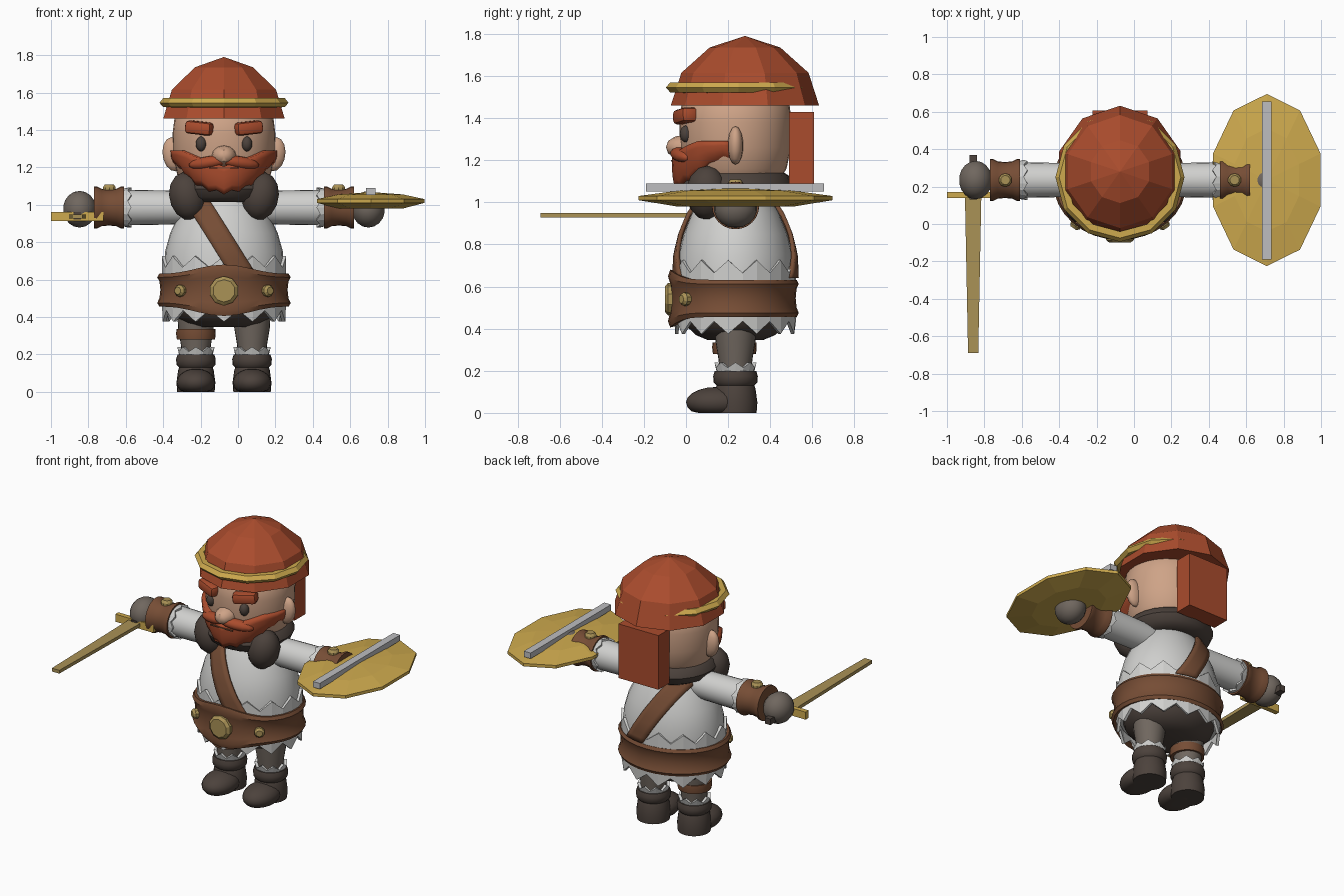
import bpy, bmesh, math
from mathutils import Matrix, Vector

if "Cube" in bpy.data.objects:
    bpy.data.objects.remove(bpy.data.objects["Cube"])

CX, CY = -0.075, 0.235          # body axis


def material(name, r, g, b):
    m = bpy.data.materials.new(name)
    m.diffuse_color = [((c / 255 + 0.055) / 1.055) ** 2.4 for c in (r, g, b)] + [1]
    m.use_nodes = True
    m.node_tree.nodes["Principled BSDF"].inputs["Base Color"].default_value = m.diffuse_color
    return m


HAIR = material("red hair", 170, 76, 45)
GOLD = material("gold", 206, 170, 78)
OLD = material("old gold", 170, 146, 86)
WHITE = material("white cloth", 208, 208, 206)
SKIN = material("skin", 206, 163, 135)
LEATHER = material("brown leather", 118, 77, 53)
FUR = material("dark fur", 76, 66, 60)
GREY = material("grey brown wool", 112, 103, 95)
SILVER = material("silver", 190, 190, 192)


def finish(name, bm, mat, smooth=None):
    bmesh.ops.remove_doubles(bm, verts=bm.verts, dist=1e-5)
    bmesh.ops.recalc_face_normals(bm, faces=bm.faces)
    me = bpy.data.meshes.new(name)
    bm.to_mesh(me)
    bm.free()
    me.materials.append(mat)
    ob = bpy.data.objects.new(name, me)
    bpy.context.collection.objects.link(ob)
    if smooth:
        bpy.ops.object.select_all(action='DESELECT')
        ob.select_set(True)
        bpy.context.view_layer.objects.active = ob
        bpy.ops.object.shade_smooth_by_angle(angle=math.radians(smooth))
    return ob


def lathe(name, prof, mat, loc=(CX, CY, 0), sx=1, sy=1, rot=Matrix(), n=24,
          smooth=40, closed=False, warp=None):
    """Spin (radius, height) points; warp(angle_index, vector) may move them."""
    bm = bmesh.new()
    rings = []
    for k in range(n):
        a = 2 * math.pi * k / n - math.pi / 2
        ring = []
        for r, z in prof:
            p = Vector((r * math.cos(a) * sx, r * math.sin(a) * sy, z))
            if warp:
                p = warp(k, a, p)
            ring.append(bm.verts.new(Matrix.Translation(loc) @ rot @ p))
        rings.append(ring)
    m = len(prof)
    for k in range(n):
        A, B = rings[k], rings[(k + 1) % n]
        for i in range(m if closed else m - 1):
            j = (i + 1) % m
            bm.faces.new((A[i], B[i], B[j], A[j]))
    return finish(name, bm, mat, smooth)


def ruffle(name, r0, z0, r1, z1, z2, teeth, loc, sy=1, rot=Matrix(), t=0.018):
    """Zigzag trim ring: edge alternates between z1 and z2."""
    def warp(k, a, p):
        if abs(p.z - z1) < 1e-6 and k % 2:
            p.z = z2
        return p
    prof = [(r0, z0), (r1, z1), (r1 - t, z1), (r0 - t, z0)]
    return lathe(name, prof, WHITE, loc, 1, sy, rot, teeth * 2, None, True, warp)


def ball(name, mat, loc, scale, rot=Matrix(), seg=20, floor=None, smooth=60):
    bm = bmesh.new()
    bmesh.ops.create_uvsphere(bm, u_segments=seg, v_segments=max(6, seg // 2), radius=1,
                              matrix=Matrix.Translation(loc) @ rot @ Matrix.Diagonal((*scale, 1)))
    if floor is not None:
        for v in bm.verts:
            v.co.z = max(v.co.z, floor)
    return finish(name, bm, mat, smooth)


def box(name, mat, lo, hi, rot=Matrix(), bevel=0):
    lo, hi = Vector(lo), Vector(hi)
    bm = bmesh.new()
    bmesh.ops.create_cube(bm, size=1, matrix=Matrix.Translation((lo + hi) / 2) @ rot
                          @ Matrix.Diagonal((*(hi - lo), 1)))
    if bevel:
        bmesh.ops.bevel(bm, geom=bm.edges[:], offset=bevel, segments=2, affect='EDGES', profile=0.5)
    return finish(name, bm, mat, 40 if bevel else None)


def R(deg, axis):
    return Matrix.Rotation(math.radians(deg), 4, axis)


# torso, tunic bottom and ruffled hems
TORSO = [(.31, .45), (.322, .62), (.315, .75), (.287, .85), (.24, .95), (.175, 1.05), (.12, 1.1)]
lathe("torso", [(0, .45)] + TORSO + [(0, 1.12)], WHITE, sy=.86, n=32)
lathe("tunic_bottom", [(0, .345), (.15, .345), (.22, .37), (.28, .42), (.30, .48), (0, .48)], FUR, sy=.86)
ruffle("upper_hem", .335, .61, .335, .725, .665, 13, (CX, CY, 0), .86)
ruffle("lower_hem", .335, .49, .33, .375, .435, 13, (CX, CY, 0), .87)


# belt with a taller front, buckle and studs
def belt_front(k, a, p):
    f = max(0, -math.sin(a)) ** 6
    p.z = .545 + (p.z - .545) * (1 + .55 * f)
    return p


lathe("belt", [(.31, .46), (.345, .455), (.357, .475), (.345, .50), (.34, .545), (.345, .59),
               (.357, .612), (.345, .632), (.31, .63)], LEATHER, (CX, .225, 0), sy=.87, n=32,
      closed=True, warp=belt_front)
lathe("buckle", [(0, .06), (.06, .06), (.078, .045), (.078, 0), (0, 0)], OLD,
      (CX, -.04, .54), rot=R(90, 'X'), n=10, smooth=None)
for s in (-1, 1):
    lathe("belt_stud", [(0, .04), (.02, .04), (.032, .025), (.032, 0), (0, 0)], OLD,
          (CX + s * .225, .01, .54), rot=R(s * 35, 'Z') @ R(90, 'X'), n=10, smooth=None)


# shoulder sash following the torso, front and back
def torso_radius(z):
    for (r0, z0), (r1, z1) in zip(TORSO, TORSO[1:]):
        if z <= z1:
            return r0 + (r1 - r0) * (z - z0) / (z1 - z0)
    return TORSO[-1][0]


for side, nm in ((-1, "sash_front"), (1, "sash_back")):
    bm = bmesh.new()
    rows = []
    for i in range(13):
        z = .64 + i * .034
        r = torso_radius(z) + .014
        row = []
        for j in range(5):
            x = -.13 + (1.0 - z) * .62 + (j - 2) * .034
            x = max(-r * .98, min(r * .98, x))
            row.append(bm.verts.new((CX + x, CY + side * .87 * math.sqrt(r * r - x * x), z)))
        rows.append(row)
    for A, B in zip(rows, rows[1:]):
        for j in range(4):
            bm.faces.new((A[j], A[j + 1], B[j + 1], B[j]))
    ob = finish(nm, bm, LEATHER, 40)
    mod = ob.modifiers.new("thickness", 'SOLIDIFY')
    mod.thickness, mod.offset = .02, 0

# fur collar
lathe("fur_collar", [(.17 + .1 * math.cos(t * math.pi / 5), 1.085 + .075 * math.sin(t * math.pi / 5))
                     for t in range(10)], FUR, closed=True)
for s in (-1, 1):
    ball("fur_lapel", FUR, (CX + s * .195, .1, 1.045), (.1, .1, .13), R(s * 12, 'Y'), 14)

# head, ears, nose, eyes, brows
lathe("head", [(0, 1.03), (.12, 1.035), (.2, 1.08), (.25, 1.16), (.272, 1.26), (.275, 1.38),
               (.265, 1.46), (.2, 1.55), (0, 1.6)], SKIN, sy=.97, n=32)
for s in (-1, 1):
    ball("ear", SKIN, (CX + s * .27, CY, 1.27), (.06, .037, .092), R(s * 8, 'Y'), 14)
    ball("eye", FUR, (CX + s * .122, .0, 1.325), (.029, .03, .04), seg=16)
    box("eyebrow", HAIR, (CX + s * .13 - .075, -.045, 1.375), (CX + s * .13 + .075, .04, 1.445),
        R(s * 20, 'Z') @ R(-s * 6, 'Y'), .02)
    ball("moustache", HAIR, (CX + s * .085, -.025, 1.225), (.11, .04, .034),
         R(s * 18, 'Z') @ R(s * 8, 'Y'), 14)
lathe("nose", [(0, .135), (.035, .125), (.06, .09), (.07, .04), (.065, 0), (0, 0)], SKIN,
      (CX, .04, 1.262), sy=.85, rot=R(90, 'X'), n=12)
box("mouth", LEATHER, (CX - .08, -.071, 1.193), (CX + .08, -.062, 1.2))

# beard wrapped round the jaw with a ragged lower edge
bm = bmesh.new()
cols = []
N = 20
for i in range(N + 1):
    t = 2 * i / N - 1
    a = math.radians(86) * t
    top = 1.205 + .085 * min(1, abs(t) * 1.7)
    low = 1.055 + .12 * min(1, abs(t) * 1.25) ** 1.5 + (.018 if i % 2 else 0)
    col = []
    for j in range(6):
        f = j / 5
        r = .287 + .018 * (1 - abs(t)) - .05 * f ** 3 * (.4 + abs(t))
        col.append(bm.verts.new((CX + r * math.sin(a), CY - r * .99 * math.cos(a), top + (low - top) * f)))
    cols.append(col)
for A, B in zip(cols, cols[1:]):
    for j in range(5):
        bm.faces.new((A[j], A[j + 1], B[j + 1], B[j]))
beard = finish("beard", bm, HAIR, 40)
mod = beard.modifiers.new("thickness", 'SOLIDIFY')
mod.thickness, mod.offset = .07, -1

# faceted cap, hair block at the back, gold headband
lathe("cap", [(0, 1.46), (.352, 1.46), (.302, 1.615), (.168, 1.735), (0, 1.79)], HAIR,
      (CX, .28, 0), sx=.97, n=10, smooth=None)
box("back_hair", HAIR, (CX - .147, .49, 1.07), (CX + .147, .607, 1.43))
lathe("headband", [(.29, 1.52), (.325, 1.522), (.345, 1.545), (.325, 1.57), (.29, 1.57)], GOLD,
      (CX, .25, 0), n=12, smooth=None, closed=True)

# arms, cuffs and hands; legs and boots
for s in (-1, 1):
    out = R(s * 90, 'Y')
    arm = (CX, CY, .985)
    lathe("sleeve", [(0, .12), (.088, .12), (.092, .35), (.095, .53), (0, .53)], WHITE, arm, rot=out)
    ruffle("sleeve_trim", .1, .545, .108, .495, .515, 9, arm, rot=out)
    lathe("cuff", [(0, .535), (.112, .535), (.113, .55), (.1, .575), (.096, .615), (.1, .655),
                   (.113, .68), (.112, .695), (0, .695)], LEATHER, arm, rot=out)
    lathe("cuff_stud", [(0, .03), (.025, .03), (.036, .015), (.036, 0), (0, 0)], OLD,
          (CX + s * .613, CY, 1.078), n=10, smooth=None)
    ball("hand", GREY, (CX + s * .772, CY, .976), (.09, .104, .098), seg=18)
    leg = (CX + s * .15, CY, 0)
    lathe("leg", [(0, .18), (.075, .18), (.08, .25), (.095, .34), (.1, .42), (0, .42)], GREY, leg)
    ruffle("sock_trim", .088, .19, .1, .24, .215, 8, leg)
    lathe("boot_shaft", [(0, 0), (.1, 0), (.104, .05), (.095, .115), (.09, .13), (.104, .145),
                         (.106, .175), (.098, .2), (0, .2)], FUR, leg)
    ball("boot_foot", FUR, (leg[0], .145, .05), (.104, .145, .073), seg=20, floor=0)
lathe("leg_strap", [(.08, .28), (.102, .28), (.106, .31), (.104, .335), (.08, .335)], LEATHER,
      (CX - .15, CY - .005, 0), closed=True)

# shield lying flat on the hand, with a silver bar
lathe("shield", [(0, .98), (.6, .98), (1, 1.01), (1, 1.03), (.6, 1.055), (0, 1.068)], GOLD,
      (.71, .235, 0), sx=.302, sy=.46, n=10, smooth=None)
box("shield_bar", SILVER, (.685, -.19, 1.052), (.735, .655, 1.09))

# sword pointing forward
box("sword_grip", FUR, (-.88, .13, .92), (-.84, .37, .96))
box("sword_guard", GOLD, (-1, .138, .912), (-.72, .17, .962))
bm = bmesh.new()
bmesh.ops.create_cube(bm, size=1, matrix=Matrix.Translation((-.86, -.265, .938)) @ Matrix.Diagonal((.088, .85, .022, 1)))
for v in bm.verts:
    if v.co.y < -.3:
        v.co.x = -.86 + (v.co.x + .86) * .62
finish("sword_blade", bm, OLD)
